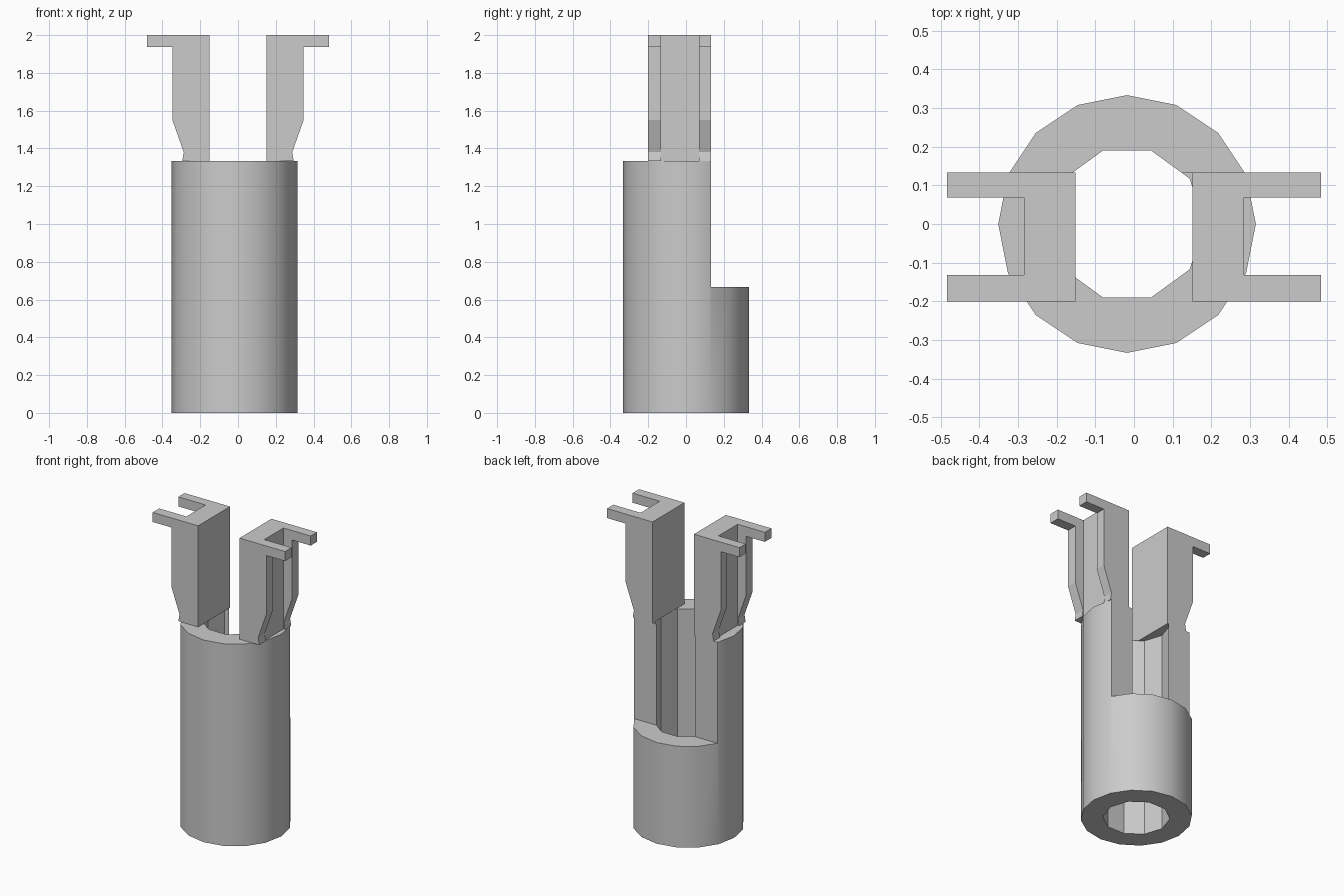
import bpy
import bmesh
from math import cos, sin, tau, radians

default = bpy.data.objects.get("Cube")
if default:
    bpy.data.objects.remove(default, do_unlink=True)

grey = bpy.data.materials.new("light grey")
grey.use_nodes = True
colour = (0.6, 0.6, 0.6, 1)
grey.diffuse_color = colour
grey.node_tree.nodes["Principled BSDF"].inputs["Base Color"].default_value = colour

CENTRE_X = -0.018
TUBE_TOP = 1.333
BACK_Y = 0.133


def finish(name, bm):
    bmesh.ops.recalc_face_normals(bm, faces=bm.faces)
    mesh = bpy.data.meshes.new(name)
    bm.to_mesh(mesh)
    bm.free()
    mesh.materials.append(grey)
    obj = bpy.data.objects.new(name, mesh)
    bpy.context.collection.objects.link(obj)
    return obj


def extrude_face(bm, points, offset):
    face = bm.faces.new([bm.verts.new(p) for p in points])
    moved = bmesh.ops.extrude_face_region(bm, geom=[face], use_keep_orig=True)["geom"]
    verts = [v for v in moved if isinstance(v, bmesh.types.BMVert)]
    bmesh.ops.translate(bm, verts=verts, vec=offset)


def circle(radius, sides):
    return [(CENTRE_X + radius * cos(tau * i / sides), radius * sin(tau * i / sides))
            for i in range(sides)]


def prism(name, outline, z0, z1):
    bm = bmesh.new()
    extrude_face(bm, [(x, y, z0) for x, y in outline], (0, 0, z1 - z0))
    return finish(name, bm)


def subtract(target, cutter):
    mod = target.modifiers.new("cut", 'BOOLEAN')
    mod.operation = 'DIFFERENCE'
    mod.solver = 'EXACT'
    mod.object = cutter
    bpy.context.view_layer.objects.active = target
    bpy.ops.object.modifier_apply(modifier=mod.name)
    bpy.data.objects.remove(cutter, do_unlink=True)


# Hollow tube with the upper back cut away
tube = prism("tube_body", circle(0.333, 16), 0, TUBE_TOP)
subtract(tube, prism("bore_cutter", circle(0.2, 10), -0.1, 1.5))
back = [(-0.6, BACK_Y), (0.6, BACK_Y), (0.6, 0.6), (-0.6, 0.6)]
subtract(tube, prism("back_cutter", back, 0.667, 1.5))
for obj in bpy.context.selected_objects:
    obj.select_set(False)
tube.select_set(True)
bpy.context.view_layer.objects.active = tube
bpy.ops.object.shade_smooth_by_angle(angle=radians(30))

# Channel-shaped clips: a web between two flanges, each with an outward prong
flange = [(0.151, TUBE_TOP), (0.295, TUBE_TOP), (0.287, 1.38), (0.347, 1.55),
          (0.347, 1.937), (0.483, 1.937), (0.483, 2), (0.151, 2)]
web = [(0.151, TUBE_TOP), (0.284, TUBE_TOP), (0.284, 2), (0.151, 2)]


def clip(name, side):
    bm = bmesh.new()
    for profile, y0, y1 in ((flange, -0.2, -0.132), (web, -0.132, 0.068),
                            (flange, 0.068, BACK_Y)):
        extrude_face(bm, [(side * x, y0, z) for x, z in profile], (0, y1 - y0, 0))
    return finish(name, bm)


clip("left_clip", 1)
clip("right_clip", -1)
